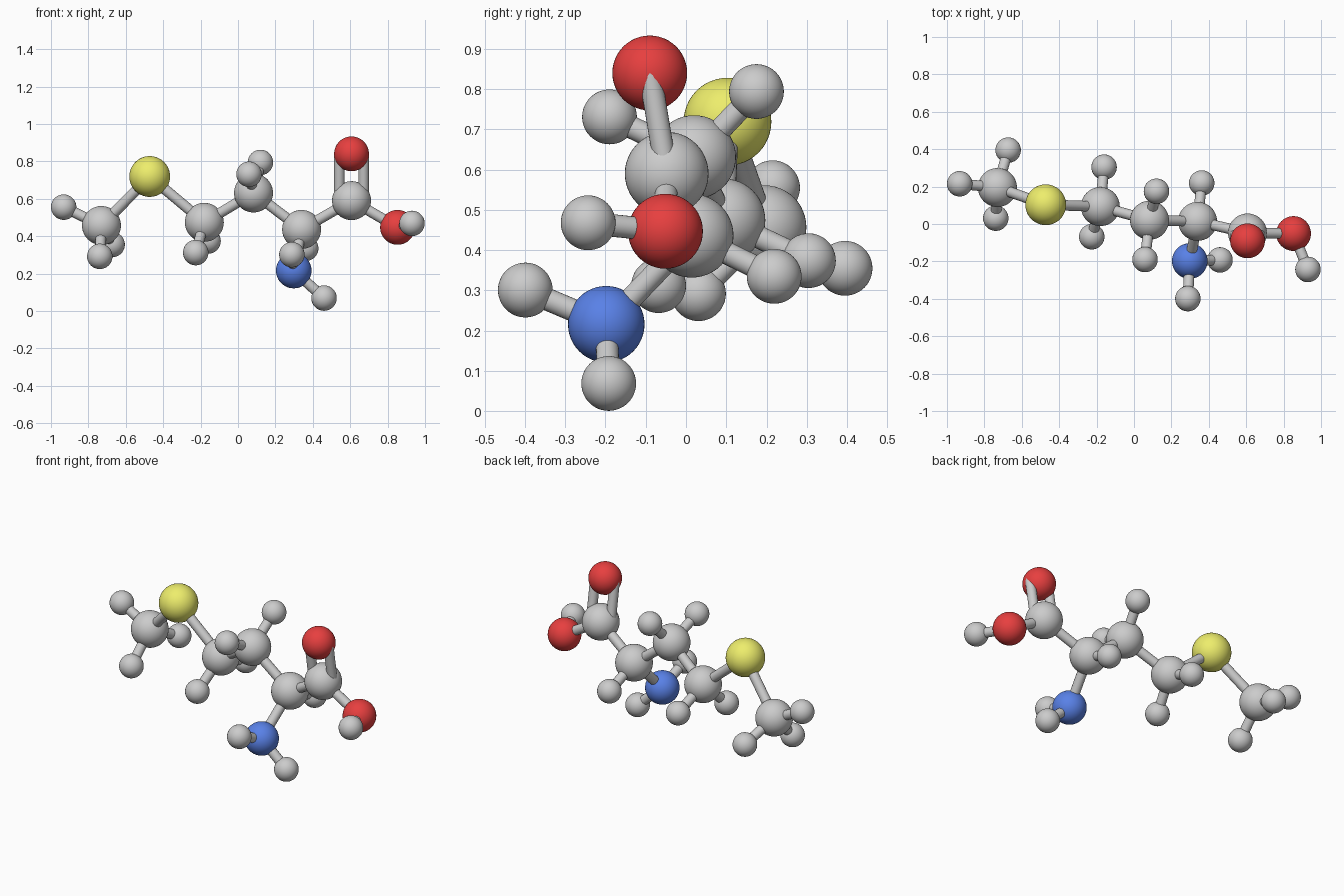
import bpy
from mathutils import Vector

if "Cube" in bpy.data.objects:
    bpy.data.objects.remove(bpy.data.objects["Cube"])

BOND_R = 0.028
DOUBLE_OFFSET = Vector((0.065, 0, 0))


def material(name, rgb):
    m = bpy.data.materials.new(name)
    m.diffuse_color = (*rgb, 1)
    m.use_nodes = True
    m.node_tree.nodes["Principled BSDF"].inputs["Base Color"].default_value = m.diffuse_color
    return m


# radius and material per element (grey ones need none)
KINDS = {
    "carbon": (0.104, None),
    "hydrogen": (0.068, None),
    "oxygen": (0.093, material("red", (0.8, 0.05, 0.05))),
    "nitrogen": (0.095, material("blue", (0.1, 0.22, 0.8))),
    "sulfur": (0.109, material("yellow", (0.85, 0.85, 0.15))),
}

# label: (element, position, label of the atom it is bonded to)
ATOMS = {
    "methyl": ("carbon", (-0.73, 0.195, 0.457), None),
    "bridge": ("sulfur", (-0.472, 0.103, 0.719), "methyl"),
    "chain_a": ("carbon", (-0.18, 0.093, 0.474), "bridge"),
    "chain_b": ("carbon", (0.083, 0.02, 0.631), "chain_a"),
    "chain_c": ("carbon", (0.34, 0.014, 0.436), "chain_b"),
    "acid": ("carbon", (0.607, -0.048, 0.59), "chain_c"),
    "carbonyl": ("oxygen", (0.607, -0.09, 0.84), "acid"),
    "hydroxyl": ("oxygen", (0.853, -0.051, 0.447), "acid"),
    "amine": ("nitrogen", (0.298, -0.198, 0.216), "chain_c"),
    "hydroxyl_h": ("hydrogen", (0.93, -0.243, 0.468), "hydroxyl"),
    "amine_h1": ("hydrogen", (0.46, -0.192, 0.069), "amine"),
    "amine_h2": ("hydrogen", (0.288, -0.399, 0.301), "amine"),
    "chain_c_h": ("hydrogen", (0.362, 0.219, 0.335), "chain_c"),
    "chain_b_h1": ("hydrogen", (0.12, 0.175, 0.794), "chain_b"),
    "chain_b_h2": ("hydrogen", (0.059, -0.19, 0.731), "chain_b"),
    "chain_a_h1": ("hydrogen", (-0.16, 0.304, 0.374), "chain_a"),
    "chain_a_h2": ("hydrogen", (-0.226, -0.068, 0.312), "chain_a"),
    "methyl_h1": ("hydrogen", (-0.932, 0.215, 0.555), "methyl"),
    "methyl_h2": ("hydrogen", (-0.739, 0.031, 0.292), "methyl"),
    "methyl_h3": ("hydrogen", (-0.673, 0.395, 0.355), "methyl"),
}


def add_bond(name, a, b):
    d = b - a
    bpy.ops.mesh.primitive_cylinder_add(vertices=24, radius=BOND_R, depth=d.length,
                                        location=(a + b) / 2,
                                        rotation=d.to_track_quat('Z', 'Y').to_euler())
    bpy.context.object.name = name
    bpy.ops.object.shade_smooth_by_angle()


for label, (kind, pos, parent) in ATOMS.items():
    # atom ball
    radius, mat = KINDS[kind]
    bpy.ops.mesh.primitive_uv_sphere_add(segments=48, ring_count=24, radius=radius, location=pos)
    ball = bpy.context.object
    ball.name = f"{label}_{kind}_ball"
    bpy.ops.object.shade_smooth()
    if mat:
        ball.data.materials.append(mat)
    # bond stick to the neighbour, two side by side for the double bond
    if parent:
        a, b = Vector(ATOMS[parent][1]), Vector(pos)
        if label == "carbonyl":
            for side, s in (("left", -1), ("right", 1)):
                add_bond(f"double_bond_{side}", a + s * DOUBLE_OFFSET, b + s * DOUBLE_OFFSET)
        else:
            add_bond(f"bond_{parent}_{label}", a, b)
